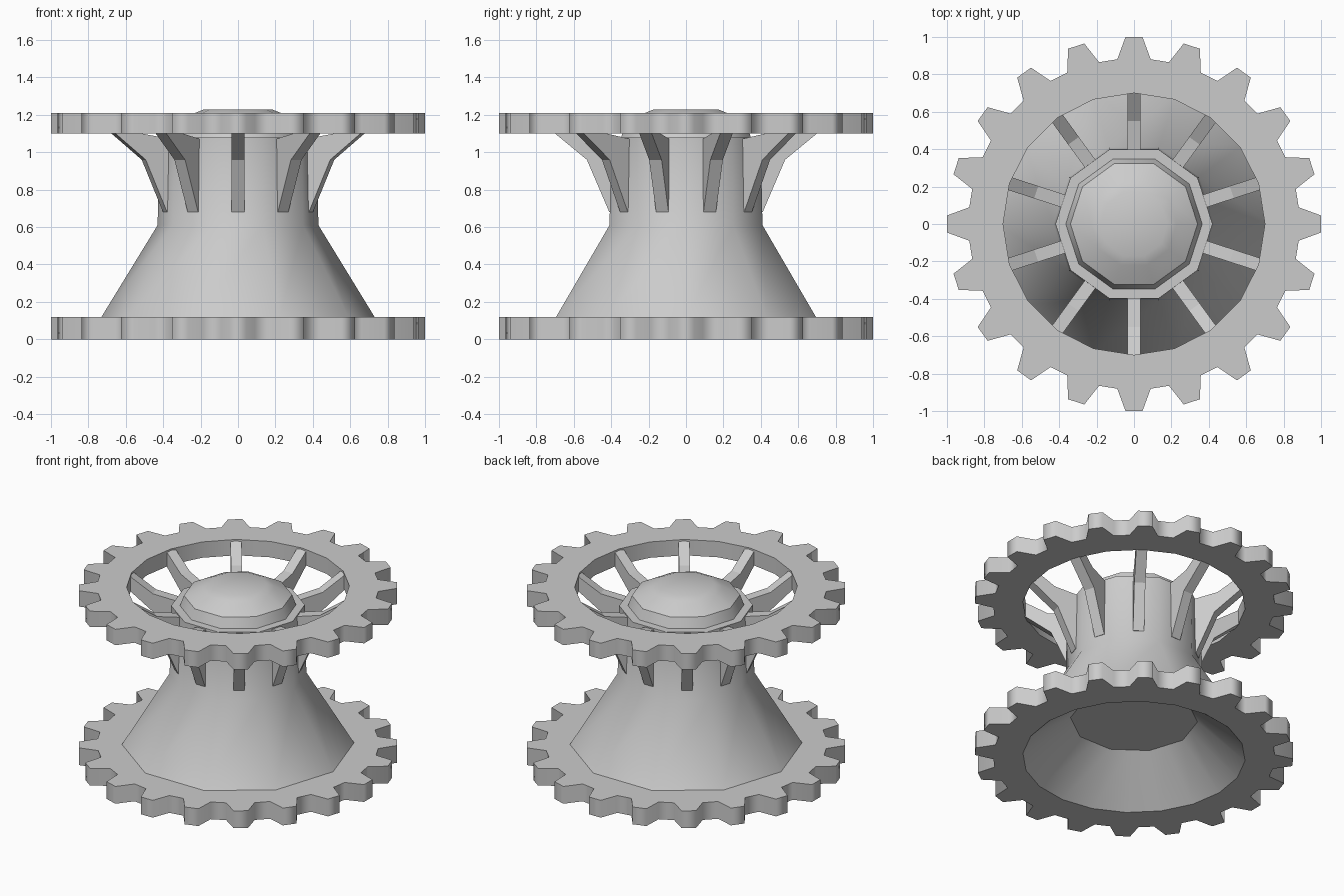
import bpy, bmesh
from math import sin, cos, pi, radians

if "Cube" in bpy.data.objects:
    bpy.data.objects.remove(bpy.data.objects["Cube"])


def finish(name, bm, angle, recalc=True):
    if recalc:
        bmesh.ops.recalc_face_normals(bm, faces=bm.faces[:])
    me = bpy.data.meshes.new(name)
    bm.to_mesh(me)
    bm.free()
    ob = bpy.data.objects.new(name, me)
    bpy.context.collection.objects.link(ob)
    bpy.ops.object.select_all(action='DESELECT')
    ob.select_set(True)
    bpy.context.view_layer.objects.active = ob
    bpy.ops.object.shade_smooth_by_angle(angle=radians(angle))
    return ob


def ring(bm, r, z, n, sides):
    # n points placed on a regular polygon with the given number of sides
    vs = []
    for i in range(n):
        a = 2 * pi * i / n
        half = pi / sides
        k = cos(half) / cos((a + 1e-9) % (2 * half) - half)
        vs.append(bm.verts.new((r * k * cos(a), r * k * sin(a), z)))
    return vs


def lathe(name, profile, n, cap_start, cap_end, angle):
    bm = bmesh.new()
    rings = [ring(bm, r, z, n, s) for r, z, s in profile]
    for a, b in zip(rings, rings[1:]):
        for i in range(n):
            j = (i + 1) % n
            bm.faces.new((a[i], a[j], b[j], b[i]))
    if cap_start:
        bm.faces.new(rings[0][::-1])
    if cap_end:
        bm.faces.new(rings[-1])
    return finish(name, bm, angle, False)


def gear(name, z0, z1, hole0, hole1, teeth=20):
    bm = bmesh.new()
    tooth = [(0.885, -5.8), (1.001, -2.6), (1.001, 2.6), (0.885, 5.8)]
    outer, inner = [], []
    for z, hole in ((z0, hole0), (z1, hole1)):
        o = []
        for t in range(teeth):
            for r, d in tooth:
                a = 2 * pi * t / teeth + radians(d)
                o.append(bm.verts.new((r * cos(a), r * sin(a), z)))
        h = ring(bm, hole, z, teeth, teeth)
        for t in range(teeth):
            u = (t + 1) % teeth
            bm.faces.new([h[t]] + o[4 * t:4 * t + 4])
            bm.faces.new((h[t], o[4 * t + 3], o[4 * u], h[u]))
        outer.append(o)
        inner.append(h)
    for a, b in (outer, inner):
        for i in range(len(a)):
            j = (i + 1) % len(a)
            bm.faces.new((a[i], a[j], b[j], b[i]))
    return finish(name, bm, 80)


# Toothed rings
gear("lower_gear", 0, 0.12, 0.70, 0.68)
gear("upper_gear", 1.10, 1.21, 0.70, 0.70)

# Flared ten-sided column with stepped, domed top
lathe("column", [(0.73, 0.12, 10), (0.43, 0.61, 10), (0.42, 1.08, 10),
                 (0.365, 1.08, 10), (0.34, 1.15, 10), (0.23, 1.21, 10),
                 (0.18, 1.23, 10)], 10, False, True, 40)

# Hollow under the base
lathe("base_recess", [(0.40, 0.27, 10), (0.70, 0.0, 20)], 20, True, False, 40)

# Ten bent struts carrying the upper gear
bm = bmesh.new()
side = [(0.39, 0.68), (0.41, 0.68), (0.53, 0.96), (0.70, 1.10),
        (0.70, 1.20), (0.55, 1.10), (0.39, 1.07)]
for k in range(10):
    a = radians(18 + 36 * k)
    walls = [[bm.verts.new((r * cos(a) - w * sin(a), r * sin(a) + w * cos(a), z))
              for r, z in side] for w in (-0.035, 0.035)]
    bm.faces.new(walls[0])
    bm.faces.new(walls[1][::-1])
    for i in range(len(side)):
        j = (i + 1) % len(side)
        bm.faces.new((walls[0][i], walls[0][j], walls[1][j], walls[1][i]))
finish("struts", bm, 20)
